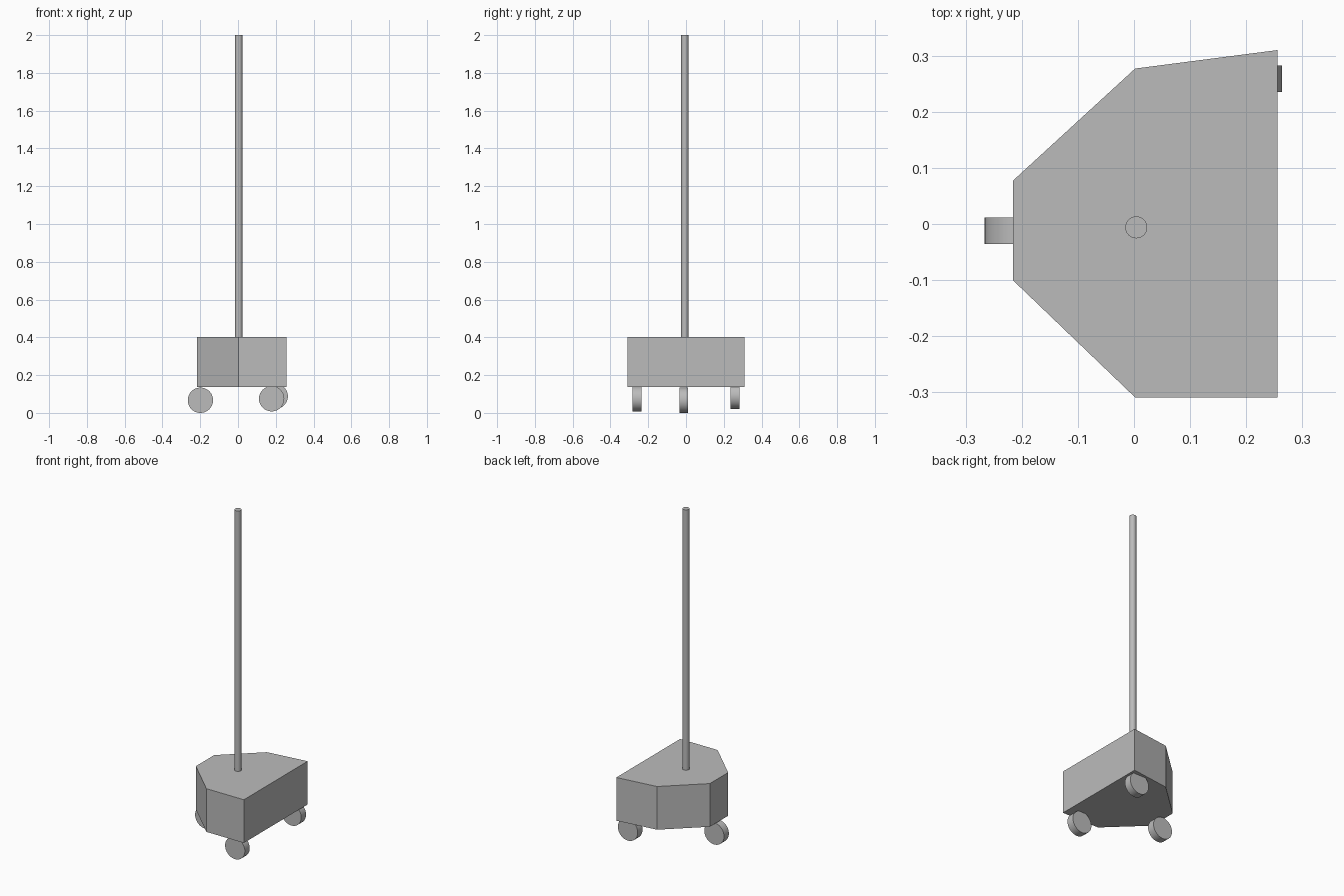
import bpy
import bmesh
from math import radians

cube = bpy.data.objects.get("Cube")
if cube:
    bpy.data.objects.remove(cube, do_unlink=True)

grey = bpy.data.materials.new("plain_grey")
grey.use_nodes = True
colour = (0.5, 0.5, 0.5, 1)
grey.diffuse_color = colour
grey.node_tree.nodes["Principled BSDF"].inputs["Base Color"].default_value = colour


def cylinder(name, radius, depth, location, rotation=(0, 0, 0)):
    bpy.ops.mesh.primitive_cylinder_add(
        vertices=48, radius=radius, depth=depth, location=location, rotation=rotation)
    obj = bpy.context.object
    obj.name = name
    obj.data.materials.append(grey)
    bpy.ops.object.shade_smooth_by_angle(angle=radians(30))
    return obj


def prism(name, outline, bottom, top):
    bm = bmesh.new()
    base = bm.faces.new([bm.verts.new((x, y, bottom)) for x, y in outline])
    up = bmesh.ops.extrude_face_region(bm, geom=[base], use_keep_orig=True)
    verts = [v for v in up["geom"] if isinstance(v, bmesh.types.BMVert)]
    bmesh.ops.translate(bm, verts=verts, vec=(0, 0, top - bottom))
    bmesh.ops.recalc_face_normals(bm, faces=bm.faces)
    mesh = bpy.data.meshes.new(name)
    bm.to_mesh(mesh)
    bm.free()
    mesh.materials.append(grey)
    obj = bpy.data.objects.new(name, mesh)
    bpy.context.collection.objects.link(obj)
    return obj


# Six-sided body
prism("body", [(0.256, -0.309), (0.256, 0.31), (0.002, 0.277),
               (-0.216, 0.077), (-0.216, -0.1), (0.002, -0.309)], 0.138, 0.403)

# Upright pole standing on the body
cylinder("pole", 0.0195, 1.597, (0.004, -0.006, 1.2015))

# Three wheels with axles along y
for name, centre in {
    "side_wheel": (-0.199, -0.012, 0.067),
    "front_wheel": (0.178, -0.26, 0.075),
    "back_wheel": (0.197, 0.259, 0.088),
}.items():
    cylinder(name, 0.067, 0.047, centre, (radians(90), 0, 0))
